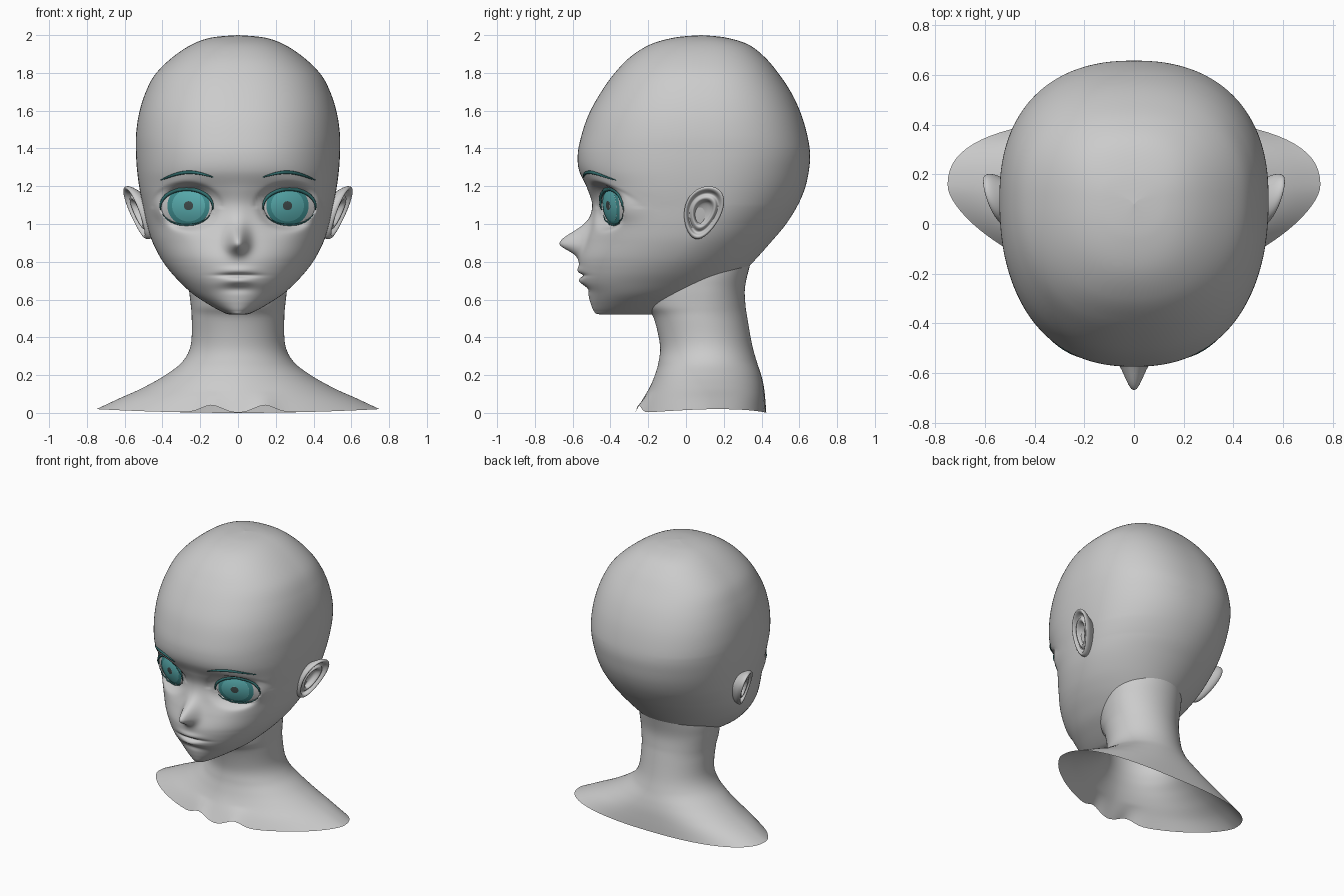
import bpy, bmesh, math
from math import sin, cos, pi, exp
from mathutils.bvhtree import BVHTree

if "Cube" in bpy.data.objects:
    bpy.data.objects.remove(bpy.data.objects["Cube"])

EYE_X, EYE_Z, EYE_RX, EYE_RZ = 0.272, 1.09, 0.135, 0.093


def material(name, rgb):
    m = bpy.data.materials.new(name)
    m.diffuse_color = (*rgb, 1)
    m.use_nodes = True
    m.node_tree.nodes["Principled BSDF"].inputs["Base Color"].default_value = m.diffuse_color
    return m


TEAL = material("iris_teal", (0.10, 0.42, 0.43))
DEEP = material("deep_teal", (0.05, 0.27, 0.28))
DARK = material("pupil_dark", (0.05, 0.07, 0.07))
LASH = material("lash_teal", (0.03, 0.15, 0.15))


def make_mesh(name, verts, faces, mat=None):
    me = bpy.data.meshes.new(name)
    me.from_pydata(verts, [], faces)
    bm = bmesh.new()
    bm.from_mesh(me)
    bmesh.ops.recalc_face_normals(bm, faces=bm.faces)
    for f in bm.faces:
        f.smooth = True
    bm.to_mesh(me)
    bm.free()
    ob = bpy.data.objects.new(name, me)
    bpy.context.collection.objects.link(ob)
    if mat:
        me.materials.append(mat)
    return ob


def strip_faces(rows, seg):
    return [(r * seg + i, r * seg + (i + 1) % seg, (r + 1) * seg + (i + 1) % seg, (r + 1) * seg + i)
            for r in range(rows - 1) for i in range(seg)]


def unit(t):
    return max(0.0, min(1.0, t))


def bump(d, s):
    return exp(-(d / s) ** 2)


def spline(rows, sub):
    # Catmull-Rom between the section rows
    out = []
    for i in range(len(rows) - 1):
        a, b, c, d = (rows[max(0, min(len(rows) - 1, i + k))] for k in (-1, 0, 1, 2))
        for s in range(sub):
            t = s / sub
            out.append([0.5 * (2 * q + (r - p) * t + (2 * p - 5 * q + 4 * r - w) * t * t
                               + (3 * q - p - 3 * r + w) * t ** 3) for p, q, r, w in zip(a, b, c, d)])
    return out + [list(rows[-1])]


def loft(name, rows, sub, seg, style, deform):
    # each row: z, front y, back y, half width; style gives widest y and roundness
    verts, secs = [], spline(rows, sub)
    for z, f, b, w in secs:
        yc, nf, nb = style(z)
        yc = max(f, min(b, yc))
        for i in range(seg):
            u = 2 * pi * i / seg
            a = u - 0.4 * sin(u)
            s, c = sin(a), cos(a)
            n = nf if c > 0 else nb
            x = math.copysign(max(w, 0) * abs(s) ** (2 / n), s)
            y = yc + ((f - yc) if c > 0 else (b - yc)) * abs(c) ** (2 / n)
            verts.append(deform(x, y, z))
    faces = strip_faces(len(secs), seg)
    make_mesh(name, verts, faces)
    return verts, faces


def eye_y(x, z):
    x = abs(x)
    r2 = ((x - EYE_X) / EYE_RX) ** 2 + ((z - EYE_Z) / EYE_RZ) ** 2
    return -0.385 + 0.42 * (x - 0.265) - 0.12 * (z - EYE_Z) - 0.022 * (1 - min(r2, 1.3))


def head_style(z):
    yc = 0.1 - 0.41 * unit((1.1 - z) / 0.58) ** 1.3
    return yc, 2 + 0.3 * unit((z - 0.8) / 0.3) + 0.3 * bump(z - 1.1, 0.15), 2 + 0.35 * unit((z - 1) / 0.4)


def face_shape(x, y, z):
    if y > -0.15:
        return x, y, z
    ax = abs(x)
    # nose
    y -= 0.135 * bump(z - 0.9, 0.085 if z > 0.9 else 0.053) * bump(ax, 0.052)
    y -= 0.012 * bump(z - 1.08, 0.1) * bump(ax, 0.06)
    # eye socket
    y += 0.035 * bump(ax - 0.2, 0.085) * bump(z - 1.08, 0.11)
    # lips
    y -= 0.012 * bump(z - 0.755, 0.02) * bump(ax, 0.09)
    y += 0.018 * bump(z - 0.728, 0.010) * bump(ax, 0.10)
    y -= 0.014 * bump(z - 0.697, 0.018) * bump(ax, 0.07)
    y += 0.014 * bump(z - 0.655, 0.022) * bump(ax, 0.09)
    # eyelids and eye opening
    r = math.hypot((ax - EYE_X) / EYE_RX, (z - EYE_Z) / EYE_RZ)
    if r < 1:
        y = max(y, eye_y(x, z) + 0.014)
    elif r < 1.6:
        k = bump(r - 1.0, 0.25)
        y = y * (1 - k) + (eye_y(x, z) - 0.012) * k
    y += 0.006 * bump(r - 1.33, 0.08) * (z > EYE_Z)
    return x, y, z


# head
head_rows = [
    (2.0, .079, .081, .001), (1.987, -.06, .21, .14), (1.95, -.19, .33, .245),
    (1.88, -.30, .42, .35), (1.79, -.385, .495, .44), (1.69, -.455, .56, .492),
    (1.58, -.515, .61, .525), (1.47, -.553, .642, .54), (1.37, -.573, .657, .54),
    (1.28, -.565, .65, .534), (1.19, -.52, .63, .522), (1.1, -.485, .592, .505),
    (1.0, -.50, .53, .483), (.91, -.53, .455, .455), (.82, -.562, .375, .41),
    (.75, -.562, .31, .36), (.69, -.55, .25, .305), (.63, -.52, .16, .24),
    (.58, -.505, .05, .165), (.54, -.488, -.08, .095), (.522, -.46, -.16, .05), (.52, -.32, -.3, .001)]
tree = BVHTree.FromPolygons(*loft("head", head_rows, 11, 192, head_style, face_shape))


def neck_style(z):
    k = unit(1 - z / 0.27)
    return 0.09 + 0.06 * unit((0.5 - z) / 0.4), 2 - 0.45 * k, 2 + 0.5 * k


def collar(x, y, z):
    # collar bones lift the open front rim
    k = max(0, 1 - z / 0.12)
    lift = 0.02 * (x / 0.75) ** 2
    if y < 0.1:
        lift += 0.04 * bump(abs(x) - 0.14, 0.075)
    return x, y, z + k * lift


# neck and shoulders, open underneath
neck_rows = [
    (.92, -.10, .38, .24), (.76, -.18, .333, .265), (.66, -.22, .312, .26),
    (.57, -.215, .315, .25), (.50, -.17, .325, .245), (.36, -.138, .35, .25),
    (.27, -.145, .375, .295), (.20, -.165, .398, .385), (.14, -.19, .412, .49),
    (.07, -.23, .42, .63), (0, -.27, .425, .75)]
loft("neck_and_shoulders", neck_rows, 6, 96, neck_style, collar)


def disc(name, cx, cz, r0, r1, rx, rz, lift, mat, side):
    # curved ring or disc lying on the eye surface, kept inside the lids
    seg, rings, verts = 48, 8, []
    for k in range(rings + 1):
        q = r0 + (r1 - r0) * k / rings
        for i in range(seg):
            a = 2 * pi * i / seg
            x, z = cx + rx * q * cos(a), cz + rz * q * sin(a)
            r = math.hypot((x - EYE_X) / EYE_RX, (z - EYE_Z) / EYE_RZ)
            if r > 1.02:
                x, z = EYE_X + (x - EYE_X) * 1.02 / r, EYE_Z + (z - EYE_Z) * 1.02 / r
            verts.append((side * x, eye_y(x, z) - lift, z))
    make_mesh(name, verts, strip_faces(rings + 1, seg), mat)


def stroke(name, pts, thick, mat, side):
    # tapered tube following the face
    seg, verts = 8, []
    for i, (x, z) in enumerate(pts):
        hit = tree.ray_cast((x, -2, z), (0, 1, 0))[0]
        y = hit.y if hit else -0.4
        if abs(z - EYE_Z) < 0.12:
            y = min(y, eye_y(x, z) - 0.008)
        (xa, za), (xb, zb) = pts[max(i - 1, 0)], pts[min(i + 1, len(pts) - 1)]
        d = math.hypot(xb - xa, zb - za)
        nx, nz = -(zb - za) / d, (xb - xa) / d
        t = thick * (0.2 + 0.8 * sin(pi * i / (len(pts) - 1)) ** 0.7)
        for j in range(seg):
            c, s = t * cos(2 * pi * j / seg), t * sin(2 * pi * j / seg)
            verts.append((side * (x + nx * c), y - 0.003 + s, z + nz * c))
    make_mesh(name, verts, strip_faces(len(pts), seg), mat)


def lid_arc(a0, a1, k):
    return [(EYE_X + EYE_RX * k * cos(a0 + (a1 - a0) * i / 24),
             EYE_Z + EYE_RZ * k * sin(a0 + (a1 - a0) * i / 24)) for i in range(25)]


def ear(name, side):
    # rings: scale, outward offset; from the root, over the rim, into the bowl
    prof = [(.62, -.09), (.8, -.05), (.95, -.02), (1, 0), (.98, .015), (.92, .02), (.85, .014),
            (.78, -.004), (.70, -.008), (.6, .008), (.5, .006), (.4, -.022), (.2, -.032), (.01, -.034)]
    seg, verts = 48, []
    secs = spline(prof, 3)
    for q, o in secs:
        for i in range(seg):
            v, c = sin(2 * pi * i / seg), cos(2 * pi * i / seg)
            z = 1.06 + 0.14 * q * v
            y = 0.09 + 0.03 * q * v + 0.1 * q * c * (1 + 0.22 * v)
            x = 0.53 + 0.33 * (z - 1.06) + 0.28 * (y - 0.1) + o
            verts.append((side * x, y, z))
    make_mesh(name, verts, strip_faces(len(secs), seg))


# paired parts
brow = [(.13 + .28 * t / 16, 1.247 - .015 * t / 16 + .034 * sin(pi * t / 16)) for t in range(17)]
for side, tag in ((1, "left"), (-1, "right")):
    disc("eyeball_" + tag, EYE_X, EYE_Z, 0.01, 1, EYE_RX, EYE_RZ, 0, None, side)
    disc("iris_rim_" + tag, .262, 1.097, .78, 1, .112, .108, .004, DEEP, side)
    disc("iris_" + tag, .262, 1.097, .22, .78, .112, .108, .005, TEAL, side)
    disc("pupil_" + tag, .262, 1.097, .01, .22, .112, .108, .006, DARK, side)
    stroke("upper_lash_" + tag, lid_arc(-.05 * pi, 1.05 * pi, 1.03), .011, LASH, side)
    stroke("lower_lash_" + tag, lid_arc(-.12 * pi, -.85 * pi, 1.03), .005, LASH, side)
    stroke("eyebrow_" + tag, brow, .009, LASH, side)
    ear("ear_" + tag, side)
